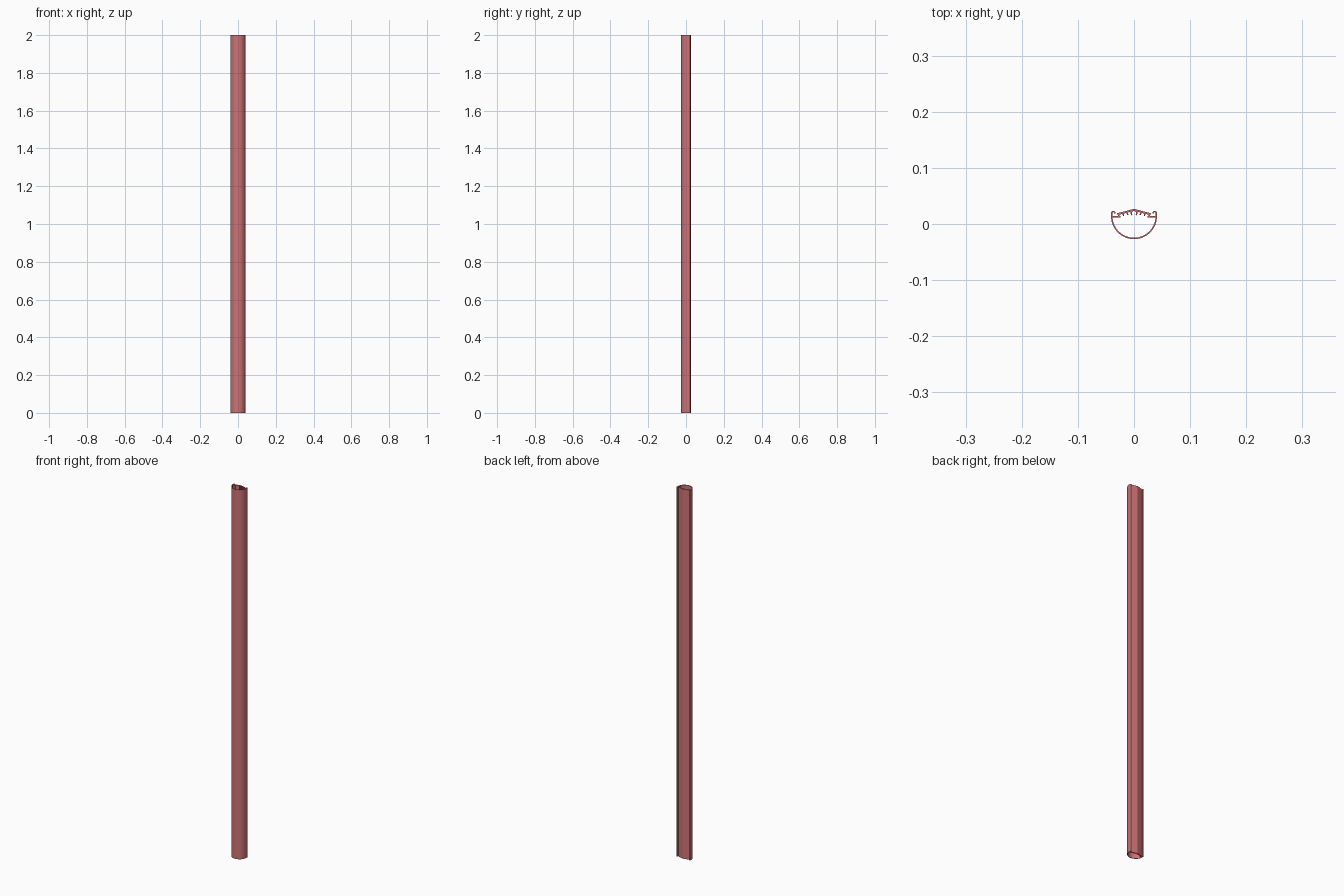
import bpy, bmesh, math
from mathutils import Vector

if "Cube" in bpy.data.objects:
    bpy.data.objects.remove(bpy.data.objects["Cube"])

LENGTH = 2.0
red = bpy.data.materials.new("red")
red.diffuse_color = (0.62, 0.17, 0.18, 1)
red.use_nodes = True
red.node_tree.nodes["Principled BSDF"].inputs["Base Color"].default_value = red.diffuse_color


def strip(name, path, thick, smooth=False):
    """Give a 2D path a wall thickness and extrude it along z as a closed solid."""
    pts = [Vector(p) for p in path]
    bm = bmesh.new()
    rings = []
    for i, p in enumerate(pts):
        d1 = (p - pts[i - 1]).normalized() if i else None
        d2 = (pts[i + 1] - p).normalized() if i < len(pts) - 1 else None
        d1, d2 = d1 or d2, d2 or d1
        t = (d1 + d2).normalized()
        n = Vector((-t.y, t.x)) * (thick / 2 / max(0.5, t.dot(d1)))
        a, b = p + n, p - n
        rings.append([bm.verts.new((q.x, q.y, z))
                      for q, z in ((a, 0), (b, 0), (b, LENGTH), (a, LENGTH))])
    for r, s in zip(rings, rings[1:]):
        for k in range(4):
            bm.faces.new((r[k], r[(k + 1) % 4], s[(k + 1) % 4], s[k]))
    bm.faces.new(rings[0])
    bm.faces.new(rings[-1])
    bmesh.ops.recalc_face_normals(bm, faces=bm.faces)
    me = bpy.data.meshes.new(name)
    bm.to_mesh(me)
    bm.free()
    me.materials.append(red)
    ob = bpy.data.objects.new(name, me)
    bpy.context.collection.objects.link(ob)
    if smooth:
        bpy.ops.object.select_all(action='DESELECT')
        ob.select_set(True)
        bpy.context.view_layer.objects.active = ob
        bpy.ops.object.shade_smooth_by_angle(angle=math.radians(30))


def arc(cx, cy, r, a0, a1, n):
    return [(cx + r * math.cos(math.radians(a0 + (a1 - a0) * i / n)),
             cy + r * math.sin(math.radians(a0 + (a1 - a0) * i / n))) for i in range(n + 1)]


def flip(path):
    return [(-x, y) for x, y in reversed(path)]


# Rounded front shell with curled clip hooks on both edges
R, CY = 0.0396, 0.0139
hook = arc(-R + 0.0028, 0.0195, 0.0028, -20, 180, 10)
strip("curved_shell", hook + arc(0, CY, R, 180, 360, 48) + flip(hook), 0.0026, True)

# Back ridge plate
strip("back_plate", [(-0.0295, 0.0175), (0, 0.0252), (0.0295, 0.0175)], 0.0034)

# Open screw channel under the ridge
strip("screw_channel", arc(0, 0.0195, 0.005, -50, 230, 20), 0.0022, True)

# Mirrored inner ledges, risers and gripping ribs
for side, s in (("left", -1), ("right", 1)):
    def m(*pts):
        return [(s * x, y) for x, y in pts]
    strip(side + "_ledge", m((0.0390, 0.0128), (0.0245, 0.0128)), 0.0028)
    strip(side + "_riser", m((0.0275, 0.0135), (0.0275, 0.018)), 0.0026)
    strip(side + "_outer_rib", m((0.0195, 0.0195), (0.0185, 0.0145)), 0.0026)
    strip(side + "_inner_rib", m((0.0125, 0.0215), (0.0110, 0.0160)), 0.0026)
